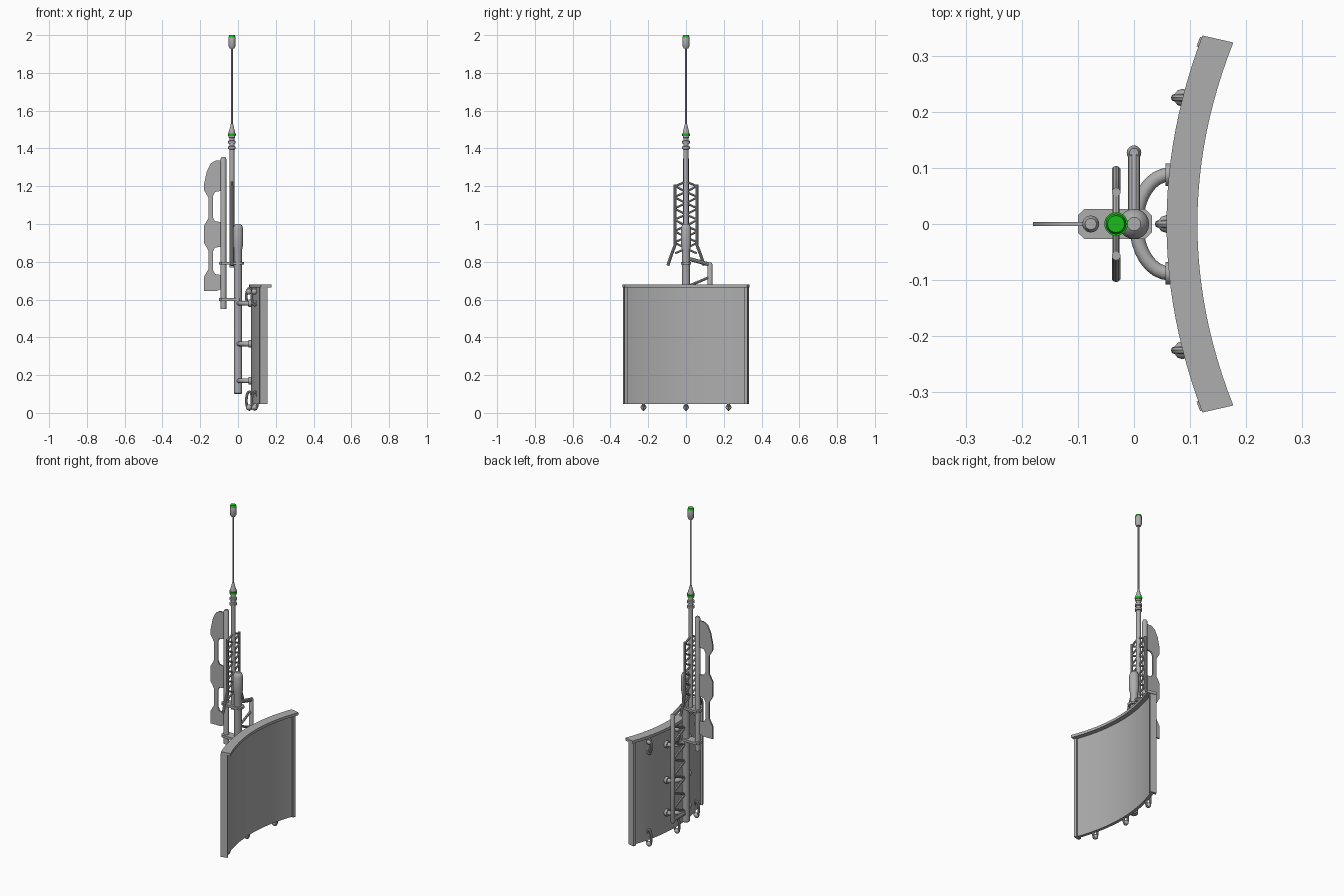
import bpy, bmesh, math
from mathutils import Vector

cube = bpy.data.objects.get("Cube")
if cube:
    bpy.data.objects.remove(cube, do_unlink=True)


def material(name, color):
    m = bpy.data.materials.new(name)
    m.use_nodes = True
    m.diffuse_color = color
    m.node_tree.nodes["Principled BSDF"].inputs["Base Color"].default_value = color
    return m


GREY = material("matte grey", (0.42, 0.42, 0.42, 1))
GREEN = material("signal green", (0.01, 0.5, 0.01, 1))


def finish(name, bm, mat=GREY, angle=35):
    bmesh.ops.recalc_face_normals(bm, faces=bm.faces)
    me = bpy.data.meshes.new(name)
    bm.to_mesh(me)
    bm.free()
    ob = bpy.data.objects.new(name, me)
    bpy.context.collection.objects.link(ob)
    me.materials.append(mat)
    bpy.ops.object.select_all(action="DESELECT")
    ob.select_set(True)
    bpy.context.view_layer.objects.active = ob
    bpy.ops.object.shade_smooth_by_angle(angle=math.radians(angle))
    return ob


def lathe(name, profile, x, y=0, segments=20):
    """Spin (radius, z) points around a vertical axis."""
    bm = bmesh.new()
    rings = []
    for r, z in profile:
        rings.append([bm.verts.new((x + r * math.cos(a), y + r * math.sin(a), z))
                      for a in (2 * math.pi * k / segments for k in range(segments))])
    for lo, hi in zip(rings, rings[1:]):
        for k in range(segments):
            n = (k + 1) % segments
            bm.faces.new((lo[k], lo[n], hi[n], hi[k]))
    bm.faces.new(rings[0])
    bm.faces.new(rings[-1])
    return finish(name, bm)


def add_tube(bm, points, radius, segments=10, closed=False):
    """Sweep a circle along points."""
    pts = [Vector(p) for p in points]
    count = len(pts)
    rings = []
    for i, p in enumerate(pts):
        a = pts[i - 1] if closed or i else p
        b = pts[(i + 1) % count] if closed or i < count - 1 else p
        t = (b - a).normalized()
        ref = Vector((0, 0, 1)) if abs(t.z) < 0.9 else Vector((1, 0, 0))
        if closed:
            ref = Vector((0, 1, 0))
        u = t.cross(ref).normalized()
        v = t.cross(u)
        rings.append([bm.verts.new(p + radius * (math.cos(s) * u + math.sin(s) * v))
                      for s in (2 * math.pi * k / segments for k in range(segments))])
    for i in range(count if closed else count - 1):
        lo, hi = rings[i], rings[(i + 1) % count]
        for k in range(segments):
            n = (k + 1) % segments
            bm.faces.new((lo[k], lo[n], hi[n], hi[k]))
    if not closed:
        bm.faces.new(rings[0])
        bm.faces.new(rings[-1])


def tubes(name, paths, radius, segments=10):
    bm = bmesh.new()
    for path in paths:
        add_tube(bm, path, radius, segments)
    return finish(name, bm)


def prism(name, outline, place, depth):
    """Extrude a 2D outline along the vector depth."""
    bm = bmesh.new()
    face = bm.faces.new([bm.verts.new(place(*p)) for p in outline])
    new = bmesh.ops.extrude_face_region(bm, geom=[face])["geom"]
    bmesh.ops.translate(bm, vec=depth, verts=[v for v in new if isinstance(v, bmesh.types.BMVert)])
    return finish(name, bm)


# Curved panel: strips that follow one shared arc
def arc(t, shift):
    """Point on the arc, t from -1 to 1, shifted across its thickness."""
    return (0.058 + 0.064 * t * t + shift, 0.336 * t - 0.23 * shift * t)


def curved_strip(name, near, far, z, height, t0=-1, t1=1, steps=24):
    ts = [t0 + (t1 - t0) * i / steps for i in range(steps + 1)]
    outline = [arc(t, near) for t in ts] + [arc(t, far) for t in reversed(ts)]
    return prism(name, outline, lambda x, y: (x, y, z), (0, 0, height))


curved_strip("panel_top_rail", 0, 0.055, 0.664, 0.016)
curved_strip("panel_sheet", 0.01, 0.028, 0.048, 0.62, -0.98, 0.98)
for side, t in (("left", 0.965), ("right", -0.965)):
    curved_strip("panel_end_post_" + side, -0.003, 0.036, 0.046, 0.62, t - 0.025, t + 0.025, 2)

# Tie loops and knots holding the sheet, top and bottom
for y in (-0.225, 0, 0.225):
    x = arc(y / 0.336, 0)[0]
    bm = bmesh.new()
    for z, half in ((0.615, 0.045), (0.065, 0.048)):
        loop = [(x + 0.002 + 0.016 * math.cos(a), y, z + half * math.sin(a))
                for a in (2 * math.pi * k / 16 for k in range(16))]
        add_tube(bm, loop, 0.007, 8, closed=True)
        knot = bmesh.ops.create_icosphere(bm, subdivisions=2, radius=0.016)["verts"]
        bmesh.ops.translate(bm, verts=knot, vec=(x, y, z + half * (0.6 if z > 0.5 else -0.75)))
    finish("panel_ties", bm)

# Main mast with capsule head
lathe("main_mast", [(0.016, 0.1), (0.021, 0.105), (0.021, 0.86), (0.027, 0.89), (0.027, 0.975),
                    (0.022, 0.992), (0.012, 1.0)], 0)

# Curved brackets joining the mast and panel
for z in (0.17, 0.365, 0.58):
    ring = [(0.063 - 0.059 * math.sin(a), 0.088 * math.cos(a), z)
            for a in (math.pi * k / 16 for k in range(17))]
    tubes("panel_bracket", [ring], 0.0125, 12)
    tubes("bracket_feet", [[(0.056, s * 0.088, z), (0.072, s * 0.088, z)] for s in (-1, 1)], 0.02, 12)

# Side post braced to the mast with zigzag struts
lathe("side_post", [(0.008, 0.14), (0.013, 0.15), (0.013, 0.785), (0.008, 0.796)], 0, 0.127)
zigzag = []
for i in range(6):
    z = 0.17 + i * 0.1
    zigzag += [(0, 0.01, z), (0, 0.127, z + 0.05)]
tubes("side_post_zigzag", list(zip([[*p] for p in zigzag], zigzag[1:])), 0.007, 8)
tubes("side_post_arms", [[(0, 0, 0.82), (0, 0.127, 0.785)],
                         [(0, 0, 0.155), (0, 0.127, 0.155)]], 0.011)

# Antenna with collars, whip and tip
AX = -0.032
lathe("antenna_base", [(0.013, 0.77), (0.013, 1.395), (0.02, 1.397), (0.02, 1.41), (0.013, 1.412),
                       (0.013, 1.425), (0.02, 1.427), (0.02, 1.44), (0.013, 1.442), (0.013, 1.455),
                       (0.017, 1.457), (0.017, 1.49), (0.013, 1.5), (0.006, 1.53)], AX)
lathe("antenna_whip", [(0.005, 1.52), (0.005, 1.94)], AX, segments=12)
lathe("antenna_tip", [(0.012, 1.93), (0.018, 1.942), (0.018, 1.985), (0.014, 1.994)], AX)
for name, r0, r1, z0, z1 in (("antenna_green_band", 0.02, 0.021, 1.467, 1.48),
                             ("antenna_green_cap", 0.0185, 0.015, 1.988, 2.0)):
    band = lathe(name, [(r0, z0), (r1, z1)], AX)
    band.data.materials[0] = GREEN
lathe("antenna_cap_top", [(0.012, 1.995), (0.012, 2.0)], AX)

# Lattice wings on both sides of the antenna
for side, s in (("left", 1), ("right", -1)):
    y = s * 0.057
    tubes("lattice_rail_" + side, [[(AX, s * 0.096, 0.78), (AX, s * 0.08, 0.83),
                                    (AX, y, 0.89), (AX, y, 1.21)]], 0.008)
    steps = []
    for i in range(6):
        z = 0.9 + i * 0.06
        steps += [[(AX, y, z), (AX, 0, z - 0.03)], [(AX, 0, z - 0.03), (AX, y, z - 0.055)]]
    tubes("lattice_struts_" + side, steps, 0.0055, 8)
    tubes("lattice_top_" + side, [[(AX, y, 1.2), (AX, 0, 1.225)]], 0.006, 8)

# Blade mast and flat blade with two notched openings
lathe("blade_mast", [(0.015, 0.55), (0.015, 1.345), (0.01, 1.355)], -0.077)
OUTER = [(-0.09, 0.655), (-0.115, 0.645), (-0.18, 0.645), (-0.18, 0.72), (-0.157, 0.76), (-0.157, 0.86),
         (-0.18, 0.9), (-0.18, 0.99), (-0.157, 1.03), (-0.157, 1.14), (-0.18, 1.18), (-0.18, 1.21),
         (-0.165, 1.28), (-0.145, 1.32), (-0.12, 1.335), (-0.09, 1.335)]
INNER = [(-0.09, 1.175), (-0.122, 1.17), (-0.132, 1.15), (-0.132, 1.035), (-0.122, 1.015), (-0.09, 1.01),
         (-0.09, 0.88), (-0.122, 0.875), (-0.132, 0.855), (-0.132, 0.755), (-0.122, 0.735), (-0.09, 0.73)]
prism("blade", OUTER + INNER, lambda x, z: (x, -0.004, z), (0, 0.008, 0))

# Chamfered clamp plates tying the masts together
for z, right in ((0.785, 0.032), (0.593, 0.02)):
    half = [(-0.1, 0.015), (-0.088, 0.027), (right - 0.012, 0.027), (right, 0.015)]
    outline = half + [(x, -y) for x, y in reversed(half)]
    prism("clamp_plate", outline, lambda x, y: (x, y, z), (0, 0, 0.014))
